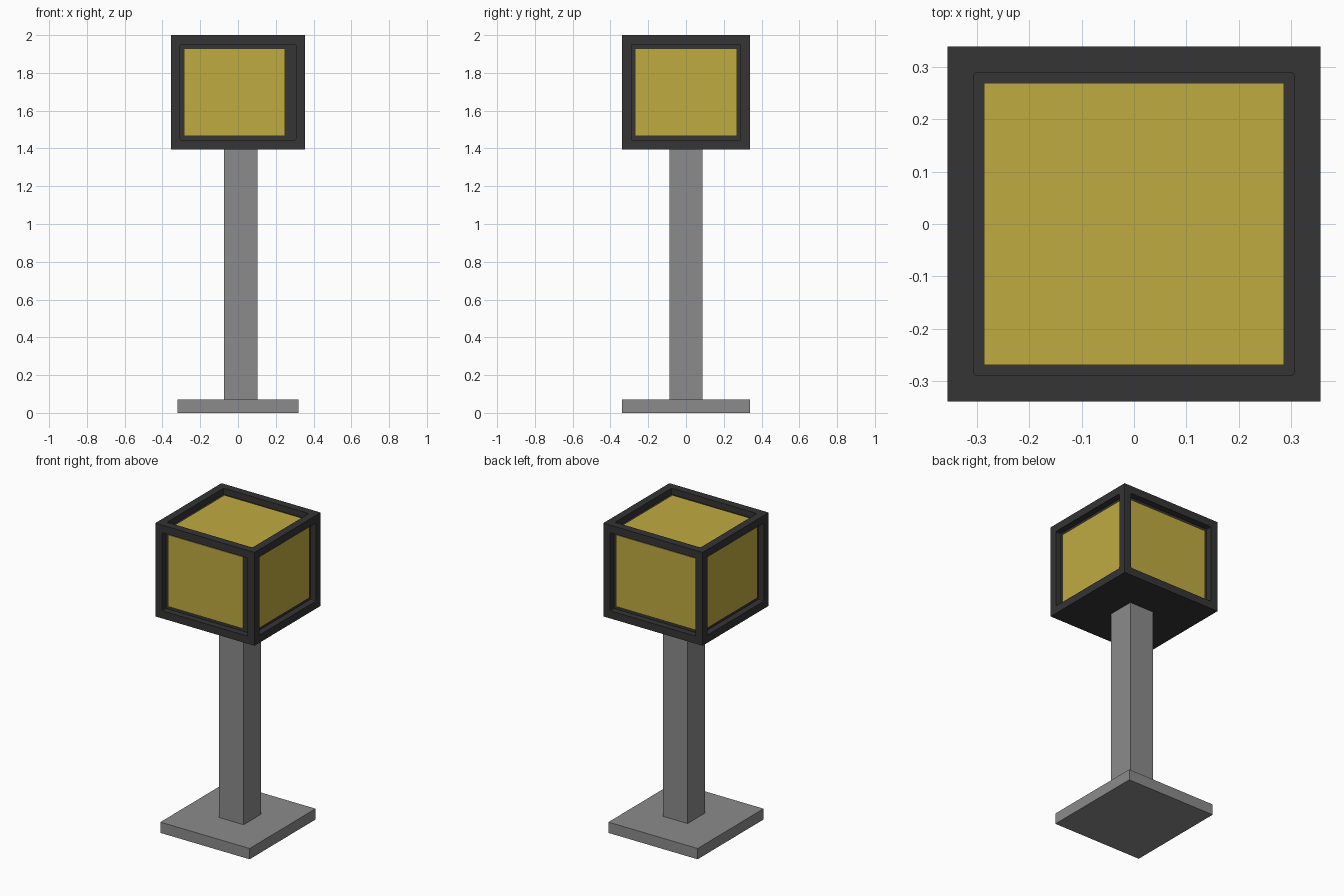
import bpy, bmesh
from mathutils import Vector

if "Cube" in bpy.data.objects:
    bpy.data.objects.remove(bpy.data.objects["Cube"], do_unlink=True)


def material(name, rgb):
    m = bpy.data.materials.new(name)
    m.diffuse_color = (*rgb, 1)
    m.use_nodes = True
    m.node_tree.nodes["Principled BSDF"].inputs["Base Color"].default_value = (*rgb, 1)
    return m


GREY = material("post grey", (0.26, 0.26, 0.26))
DARK = material("frame charcoal", (0.035, 0.035, 0.035))
YELLOW = material("lamp yellow", (0.53, 0.41, 0.053))


def box_mesh(lo, hi):
    lo, hi = Vector(lo), Vector(hi)
    bm = bmesh.new()
    bmesh.ops.create_cube(bm, size=1)
    for v in bm.verts:
        v.co = (lo + hi) / 2 + v.co * (hi - lo)
    return bm


def finish(bm, name, mat):
    bmesh.ops.recalc_face_normals(bm, faces=bm.faces)
    me = bpy.data.meshes.new(name)
    bm.to_mesh(me)
    bm.free()
    me.materials.append(mat)
    ob = bpy.data.objects.new(name, me)
    bpy.context.collection.objects.link(ob)
    return ob


# Base slab and square post
finish(box_mesh((-0.32, -0.338, 0), (0.32, 0.338, 0.07)), "base", GREY)
finish(box_mesh((-0.073, -0.088, 0.07), (0.102, 0.088, 1.4)), "post", GREY)

# Lamp housing: every face but the bottom gets a round-cornered recess
HX, HY, Z0, Z1 = 0.356, 0.339, 1.395, 2.0
RIM, DEPTH, PLATE = 0.07, 0.04, 0.008
bm = box_mesh((-HX, -HY, Z0), (HX, HY, Z1))
depth_edges = []
for f in [f for f in bm.faces if f.normal.z > -0.5]:
    n = f.normal.copy()
    bmesh.ops.inset_individual(bm, faces=[f], thickness=RIM)
    new = bmesh.ops.extrude_discrete_faces(bm, faces=[f])["faces"][0]
    bmesh.ops.translate(bm, vec=-n * DEPTH, verts=new.verts)
    for v in new.verts:
        depth_edges += [e for e in v.link_edges if e not in list(new.edges)]
bmesh.ops.bevel(bm, geom=depth_edges, offset=0.008, segments=2, profile=0.5,
                affect='EDGES')
finish(bm, "lamp_housing", DARK)

# Thin glowing panels lying on the recess floors
ix, iy, z0, z1 = HX - RIM, HY - RIM, Z0 + RIM, Z1 - RIM
for side, name in ((-1, "right"), (1, "left")):
    a, b = sorted((side * (HX - DEPTH), side * (HX - DEPTH + PLATE)))
    finish(box_mesh((a, -iy, z0), (b, iy, z1)), name + "_panel", YELLOW)
for side, name, right_edge in ((-1, "front", 0.25), (1, "back", ix)):
    a, b = sorted((side * (HY - DEPTH), side * (HY - DEPTH + PLATE)))
    finish(box_mesh((-ix, a, z0), (right_edge, b, z1)), name + "_panel", YELLOW)
finish(box_mesh((-ix, -iy, Z1 - DEPTH), (ix, iy, Z1 - DEPTH + PLATE)), "top_panel", YELLOW)
